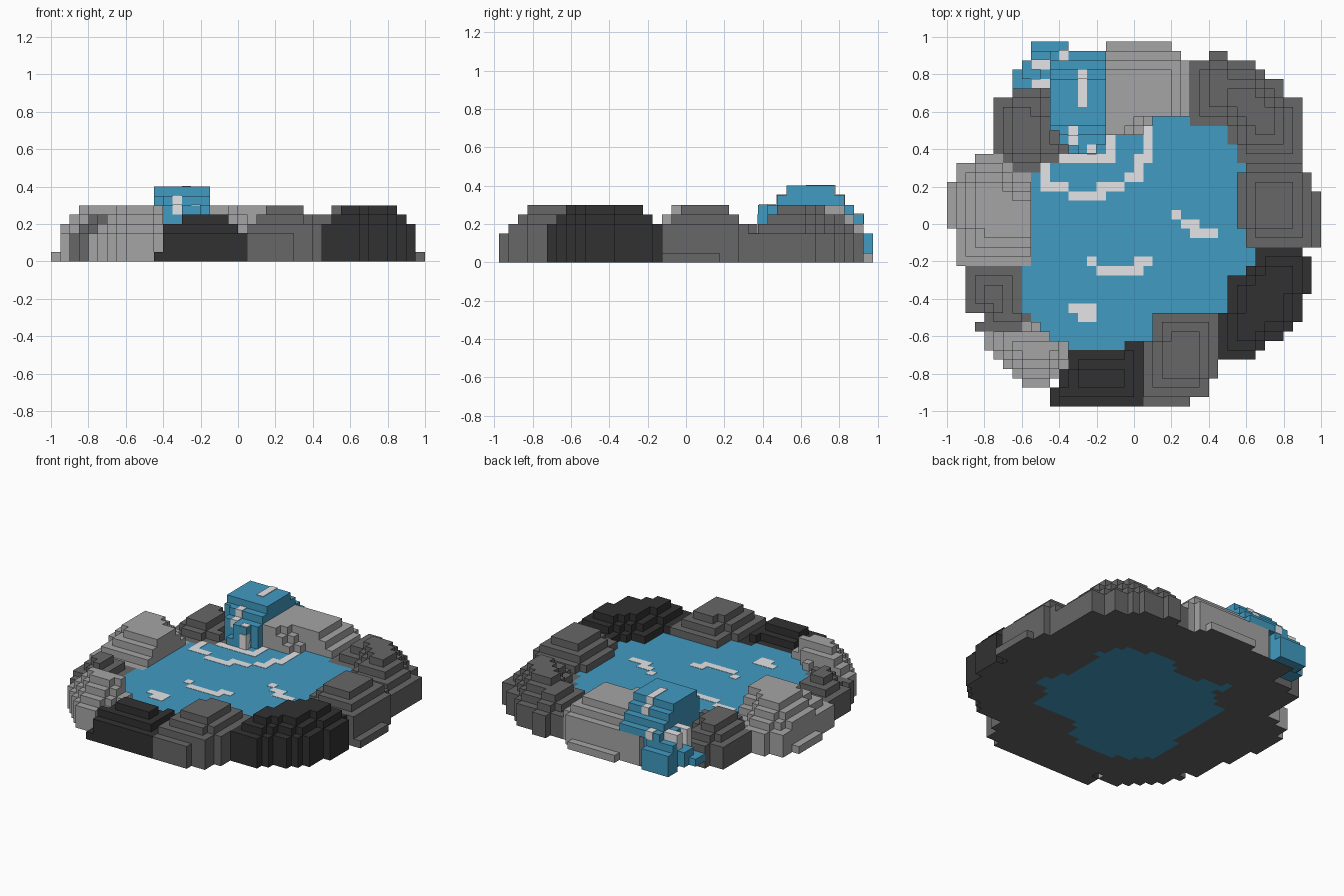
import bpy, bmesh

S = 0.05  # voxel size
POND = 0.15  # water level


def material(name, rgb):
    m = bpy.data.materials.new(name)
    m.diffuse_color = (*rgb, 1)
    return m


LIGHT = material("light_stone", (0.375, 0.375, 0.375))
MID = material("mid_stone", (0.135, 0.135, 0.135))
DARK = material("dark_stone", (0.031, 0.031, 0.031))
WATER = material("water_blue", (0.053, 0.33, 0.54))
FOAM = material("foam_white", (0.8, 0.8, 0.82))

DIRS = {'e': (1, 0), 'n': (0, 1), 'w': (-1, 0), 's': (0, -1)}


def cells_of(rects):
    """Grid cells covered by rectangles (x0, x1, y0, y1)."""
    out = set()
    for x0, x1, y0, y1 in rects:
        for i in range(round((x0 + 1) / S), round((x1 + 1) / S)):
            for j in range(round((y0 + 0.975) / S), round((y1 + 0.975) / S)):
                out.add((i, j))
    return out


def finish(bm, name, mat):
    me = bpy.data.meshes.new(name)
    bm.to_mesh(me)
    bm.free()
    me.materials.append(mat)
    bpy.context.collection.objects.link(bpy.data.objects.new(name, me))


def voxels(name, mat, height, z0=0.0, top=True, bottom=False, sides=True):
    """Stepped mesh from a cell -> height map."""
    bm = bmesh.new()

    def quad(*pts):
        bm.faces.new([bm.verts.new(p) for p in pts])

    for (i, j), h in height.items():
        x, y = i * S - 1, j * S - 0.975
        c = [(x, y), (x + S, y), (x + S, y + S), (x, y + S)]
        if top:
            quad(*[(*p, h) for p in c])
        if bottom:
            quad(*[(*p, z0) for p in reversed(c)])
        for k, d in enumerate('senw'):
            low = height.get((i + DIRS[d][0], j + DIRS[d][1]), z0)
            if sides and low < h - 1e-6:
                a, b = c[k], c[(k + 1) % 4]
                quad((*a, low), (*b, low), (*b, h), (*a, h))
    bmesh.ops.remove_doubles(bm, verts=bm.verts, dist=1e-5)
    finish(bm, name, mat)


def boxes(name, mat, items):
    bm = bmesh.new()
    for x0, x1, y0, y1, z0, z1 in items:
        r = bmesh.ops.create_cube(bm, size=1)
        for v in r['verts']:
            v.co.x = x1 if v.co.x > 0 else x0
            v.co.y = y1 if v.co.y > 0 else y0
            v.co.z = z1 if v.co.z > 0 else z0
    finish(bm, name, mat)


taken = set()


def rock(name, mat, steps, rects, caps=(), dirs='nesw'):
    """Terraced rock: each step is the footprint worn back by one cell;
    caps are (rect, height) limits for lower ledges."""
    layer = cells_of(rects) - taken
    taken.update(layer)
    h = {}
    for z in steps:
        h.update({c: z for c in layer})
        layer = {c for c in layer
                 if all((c[0] + DIRS[d][0], c[1] + DIRS[d][1]) in layer for d in dirs)}
    for rect, z in caps:
        for c in cells_of([rect]) & set(h):
            h[c] = min(h[c], z)
    voxels(name, mat, h)


T3, T4, LOW = (.2, .25, .3), (.15, .2, .25, .3), (.15, .2, .25)

# Ring of rocks
rock("back_rock", LIGHT, T3,
     [(-.15, .2, .925, .975), (-.3, .25, .875, .925), (-.3, .3, .575, .875),
      (-.3, .1, .525, .575), (-.15, .05, .475, .525)],
     [((-.15, .2, .925, .975), .05), ((-.3, .3, .875, .925), .2),
      ((-.3, .3, .825, .875), .25)], 'ne')
rock("back_right_rock", MID, T4,
     [(.4, .5, .875, .925), (.3, .65, .825, .875), (.3, .7, .775, .825),
      (.3, .8, .675, .775), (.3, .9, .525, .675), (.5, .9, .425, .525),
      (.55, .9, .325, .425)], [((.3, .4, .5, .95), .2), ((.4, .5, .5, .95), .25)])
rock("right_rock", MID, T3,
     [(.6, .9, .275, .325), (.55, .95, .175, .275), (.55, 1, -.025, .175),
      (.6, 1, -.125, -.025)],
     [((.95, 1, -.125, .175), .05), ((.9, .95, -.125, .275), .2),
      ((.85, .9, -.125, .325), .25)])
rock("front_right_rock", DARK, T3,
     [(.65, .9, -.175, -.125), (.65, .95, -.225, -.175), (.6, .95, -.275, -.225),
      (.5, .95, -.375, -.275), (.5, .9, -.475, -.375), (.45, .9, -.525, -.475),
      (.45, .85, -.575, -.525), (.45, .8, -.625, -.575), (.45, .7, -.675, -.625),
      (.45, .65, -.725, -.675)])
rock("front_rock", MID, T3,
     [(.1, .45, -.625, -.475), (.05, .45, -.825, -.625), (.05, .4, -.925, -.825),
      (.05, .3, -.975, -.925)],
     [((.05, .3, -.975, -.925), .15), ((.05, .4, -.925, -.875), .2),
      ((.05, .45, -.875, -.825), .25)])
rock("front_dark_rock", DARK, LOW,
     [(-.05, .05, -.675, -.625), (-.35, .05, -.775, -.675), (-.4, .05, -.875, -.775),
      (-.45, .05, -.975, -.875)], [((-.45, -.4, -.975, -.875), .05)])
rock("front_left_rock", LIGHT, T4,
     [(-.6, -.5, -.575, -.525), (-.8, -.45, -.625, -.575), (-.8, -.35, -.675, -.625),
      (-.75, -.35, -.725, -.675), (-.7, -.35, -.775, -.725), (-.65, -.4, -.825, -.775),
      (-.6, -.45, -.875, -.825)],
     [((-.4, -.35, -.8, -.6), .2), ((-.6, -.5, -.575, -.525), .2),
      ((-.8, -.45, -.625, -.575), .25)], 'sw')
rock("left_small_rock", MID, LOW,
     [(-.9, -.6, -.475, -.225), (-.8, -.55, -.525, -.475), (-.85, -.6, -.575, -.525)])
rock("left_rock", LIGHT, T4,
     [(-.85, -.7, .325, .375), (-.95, -.65, .275, .325), (-.95, -.55, .225, .275),
      (-1, -.55, -.025, .225), (-.95, -.55, -.225, -.025)],
     [((-1, -.95, -.025, .225), .05)], 'nsw')
rock("back_left_rock", MID, LOW,
     [(-.65, -.5, .675, .725), (-.75, -.45, .575, .675), (-.75, -.4, .425, .575),
      (-.75, -.35, .375, .425), (-.7, -.4, .325, .375), (-.65, -.5, .275, .325)])

# Pond water fills the space between the rocks
pool = cells_of([(-.6, .65, -.675, .575)]) - taken
lip = {c for c in pool if any((c[0] + a, c[1] + b) in taken for a, b in DIRS.values())}
voxels("pond_water", WATER, {c: POND for c in pool}, sides=False)
voxels("pond_underside", WATER, {c: POND for c in pool - lip},
       top=False, bottom=True, sides=False)

# Stone underside, reaching one cell under the pond edge
under = (taken | lip | cells_of([(-.5, -.3, .475, .9)])) - (pool - lip)
voxels("base_underside", MID, {c: 0.05 for c in under},
       top=False, bottom=True, sides=False)

# Waterfall steps, down to the pond and over the back
boxes("waterfall", WATER, [
    (-.45, -.15, .525, .775, .3, .4),
    (-.45, -.15, .5, .825, .01, .35),
    (-.4, -.15, .475, .525, .06, .35),
    (-.4, -.15, .425, .475, .06, .3),
    (-.35, -.3, .375, .425, .06, .2),
    (-.3, -.2, .375, .425, .06, .3),
    (-.45, -.15, .825, .875, .01, .3),
    (-.45, -.15, .875, .925, .2, .25),
    (-.5, -.45, .725, .875, .01, .25),
    (-.55, -.35, .875, .925, .01, .2),
    (-.55, -.35, .925, .975, .01, .15),
    (-.6, -.5, .775, .875, .05, .15),
    (-.65, -.5, .725, .825, .05, .1)])

# Foam streaks on the pond
streaks = [(-.5, -.45, .225, .325), (-.5, -.35, .175, .225), (-.35, -.15, .125, .175),
           (-.2, -.05, .175, .225), (-.05, .05, .225, .275), (0, .05, .275, .375),
           (.05, .1, .325, .525), (-.4, -.1, .325, .375), (-.15, -.1, .375, .475),
           (.2, .25, .025, .075), (.25, .35, -.025, .025), (.3, .45, -.075, -.025),
           (-.25, -.2, -.225, -.175), (-.2, .05, -.275, -.225), (0, .1, -.225, -.175),
           (-.35, -.2, -.475, -.425), (-.3, -.2, -.525, -.475)]
voxels("pond_foam", FOAM, {c: POND + .002 for c in cells_of(streaks) & pool}, z0=POND)

# Foam on the waterfall
E = 0.004
boxes("waterfall_foam", FOAM, [
    (-.3, -.25, .625, .775 + E, .35, .4 + E),
    (-.3, -.25, .775, .825 + E, .3, .35 + E),
    (-.35, -.3, .475 - E, .525, .3, .35 + E),
    (-.35, -.3, .425 - E, .475, .25, .3 + E),
    (-.25, -.2, .38, .425, .28, .3 + E),
    (-.25, -.2, .375 - E, .425, .15, .25),
    (-.4, -.35, .875, .925 + E, .2, .25 + E),
    (-.55, -.45, .825, .875 + E, .1, .25 + E),
    (-.55, -.45, .725, .775, .1, .25 + E)])
